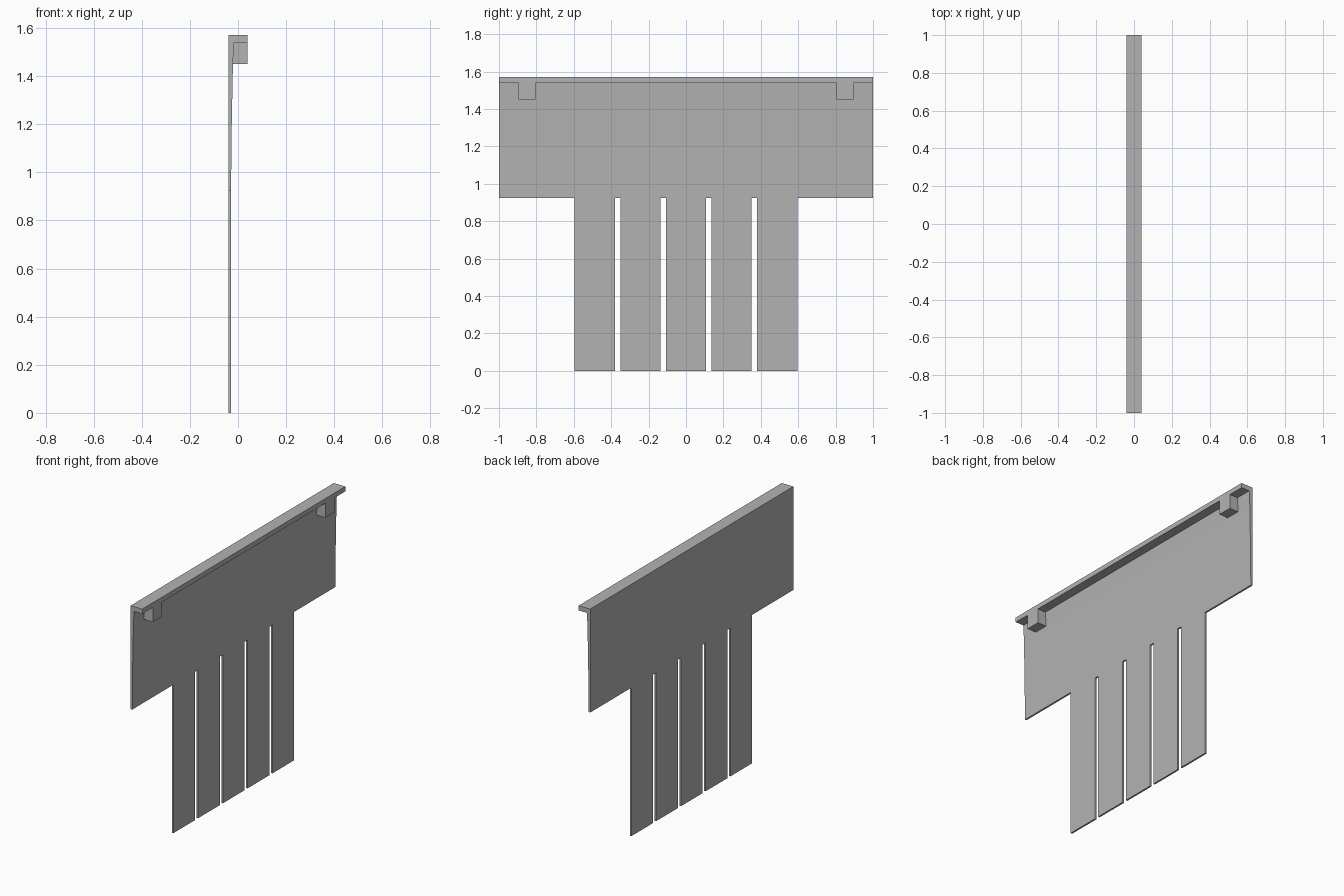
import bpy
import bmesh

cube = bpy.data.objects.get("Cube")
if cube:
    bpy.data.objects.remove(cube, do_unlink=True)

grey = bpy.data.materials.new("plain grey")
grey.use_nodes = True
colour = (0.45, 0.45, 0.45, 1)
grey.diffuse_color = colour
grey.node_tree.nodes["Principled BSDF"].inputs["Base Color"].default_value = colour

BACK, FRONT = -0.04, 0.04
SHOULDER, RAIL_BASE, TOP = 0.925, 1.54, 1.57


def extrude_profile(name, profile, y0, y1):
    """Sweep an (x, z) outline along y from y0 to y1."""
    bm = bmesh.new()
    face = bm.faces.new([bm.verts.new((x, y0, z)) for x, z in profile])
    swept = bmesh.ops.extrude_face_region(bm, geom=[face])["geom"]
    verts = [v for v in swept if isinstance(v, bmesh.types.BMVert)]
    bmesh.ops.translate(bm, verts=verts, vec=(0, y1 - y0, 0))
    bmesh.ops.recalc_face_normals(bm, faces=bm.faces)
    mesh = bpy.data.meshes.new(name)
    bm.to_mesh(mesh)
    bm.free()
    mesh.materials.append(grey)
    obj = bpy.data.objects.new(name, mesh)
    bpy.context.collection.objects.link(obj)
    return obj


def box(name, x0, x1, y0, y1, z0, z1):
    return extrude_profile(name, [(x0, z0), (x1, z0), (x1, z1), (x0, z1)], y0, y1)


# Wide upper panel, thickening gently towards the rail
extrude_profile("upper_panel", [
    (BACK, SHOULDER), (-0.029, SHOULDER), (-0.026, 1.2), (-0.021, 1.45),
    (-0.017, RAIL_BASE), (BACK, RAIL_BASE)], -1, 1)

# Top rail overhanging the front of the panel
box("top_rail", BACK, FRONT, -1, 1, RAIL_BASE, TOP)

# Two hanging lugs under the rail
for side, y in (("right", -0.85), ("left", 0.85)):
    box(side + "_lug", -0.022, FRONT, y - 0.046, y + 0.046, 1.45, RAIL_BASE)

# Five hanging strips separated by narrow slots
PITCH, WIDTH = 0.2438, 0.215
for i in range(5):
    y = (i - 2) * PITCH
    box(f"strip_{i + 1}", BACK, -0.029, y - WIDTH / 2, y + WIDTH / 2, 0, SHOULDER)
